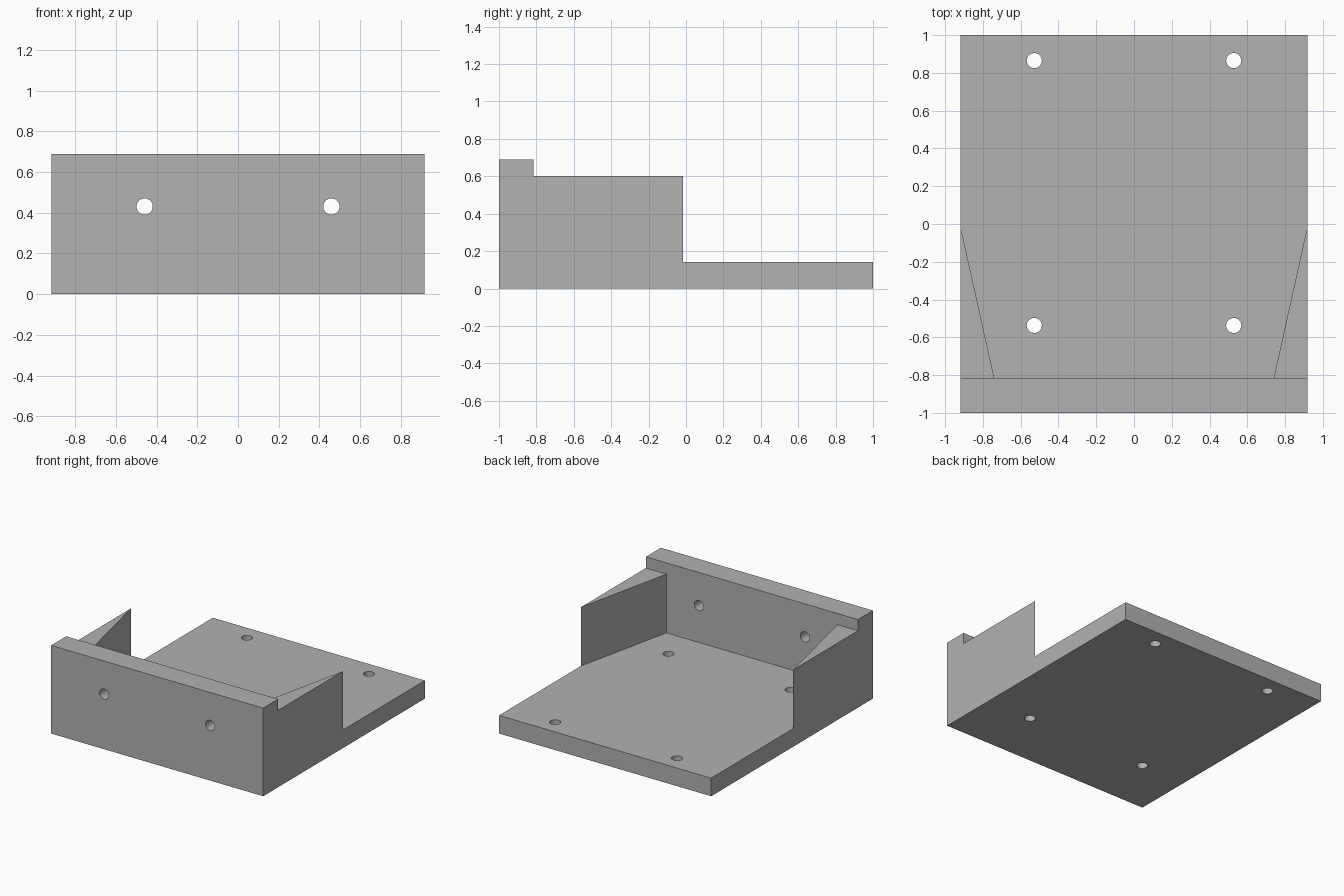
import bpy, bmesh, math
from mathutils import Vector

cube = bpy.data.objects.get("Cube")
if cube:
    bpy.data.objects.remove(cube, do_unlink=True)

HALF_W, WALL_BACK, BASE_TOP, WALL_TOP = 0.918, -0.815, 0.142, 0.69
GUSSET_TOP, GUSSET_END, GUSSET_IN = 0.602, -0.015, 0.74
HOLE_R = 0.04

grey = bpy.data.materials.new("plain grey")
grey.use_nodes = True
colour = (0.445, 0.445, 0.445, 1)
grey.diffuse_color = colour
grey.node_tree.nodes["Principled BSDF"].inputs["Base Color"].default_value = colour


def prism(name, points, offset):
    """Extrude a flat outline along an offset."""
    bm = bmesh.new()
    face = bm.faces.new([bm.verts.new(p) for p in points])
    ext = bmesh.ops.extrude_face_region(bm, geom=[face])
    moved = [v for v in ext["geom"] if isinstance(v, bmesh.types.BMVert)]
    bmesh.ops.translate(bm, verts=moved, vec=Vector(offset))
    bmesh.ops.recalc_face_normals(bm, faces=bm.faces)
    mesh = bpy.data.meshes.new(name)
    bm.to_mesh(mesh)
    bm.free()
    mesh.materials.append(grey)
    obj = bpy.data.objects.new(name, mesh)
    bpy.context.collection.objects.link(obj)
    return obj


def combine(target, tool, operation):
    """Apply a boolean and discard the tool."""
    bpy.context.view_layer.objects.active = target
    mod = target.modifiers.new(operation, "BOOLEAN")
    mod.operation, mod.object, mod.solver = operation, tool, "EXACT"
    bpy.ops.object.modifier_apply(modifier=mod.name)
    bpy.data.objects.remove(tool, do_unlink=True)


def drill(target, location, tilt=0):
    bpy.ops.mesh.primitive_cylinder_add(vertices=32, radius=HOLE_R, depth=0.5,
                                        location=location, rotation=(tilt, 0, 0))
    cutter = bpy.context.object
    cutter.hide_render = True
    cutter.data.materials.append(grey)
    combine(target, cutter, "DIFFERENCE")


# Base plate and front wall as one L profile
profile = [(-1, 0), (1, 0), (1, BASE_TOP), (WALL_BACK, BASE_TOP),
           (WALL_BACK, WALL_TOP), (-1, WALL_TOP)]
bracket = prism("bracket", [(-HALF_W, y, z) for y, z in profile], (2 * HALF_W, 0, 0))

# Tapered side gussets, set slightly into the plate and wall
for side in (-1, 1):
    outline = [(HALF_W, GUSSET_END), (HALF_W, WALL_BACK - 0.05),
               (GUSSET_IN, WALL_BACK - 0.05), (GUSSET_IN, WALL_BACK)]
    gusset = prism("side_gusset", [(side * x, y, BASE_TOP - 0.05) for x, y in outline],
                   (0, 0, GUSSET_TOP - BASE_TOP + 0.05))
    combine(bracket, gusset, "UNION")

# Mounting holes through the plate and the wall
for side in (-1, 1):
    for y in (0.865, -0.537):
        drill(bracket, (side * 0.528, y, 0))
    drill(bracket, (side * 0.459, -0.95, 0.431), math.pi / 2)

# Smooth hole walls, crisp edges elsewhere
bpy.ops.object.select_all(action="DESELECT")
bracket.select_set(True)
bpy.context.view_layer.objects.active = bracket
bpy.ops.object.shade_smooth_by_angle(angle=math.radians(30))
